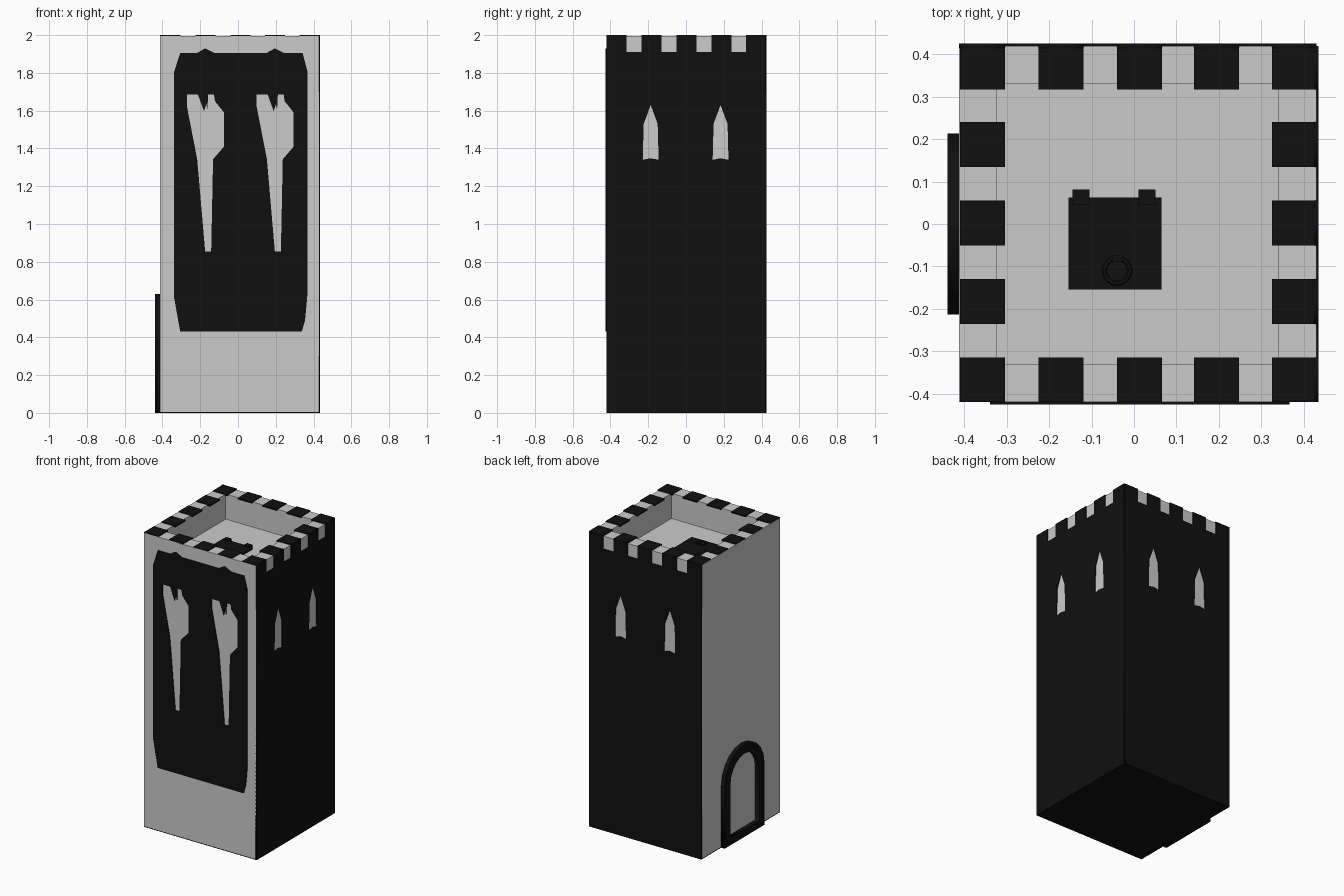
import bpy, bmesh, math
from mathutils import Matrix, Vector

if "Cube" in bpy.data.objects:
    bpy.data.objects.remove(bpy.data.objects["Cube"])

black = bpy.data.materials.new("black")
black.diffuse_color = (0.005, 0.005, 0.005, 1)
black.use_nodes = True
black.node_tree.nodes["Principled BSDF"].inputs["Base Color"].default_value = black.diffuse_color

X0, X1, Y = -0.413, 0.43, 0.42      # stone body limits
T = 0.005                           # thickness of the black cladding
AX = {"x": Vector((1, 0, 0)), "y": Vector((0, 1, 0)), "z": Vector((0, 0, 1))}


def box(name, lo, hi, mat=black):
    bm = bmesh.new()
    bmesh.ops.create_cube(bm, size=1)
    for v in bm.verts:
        v.co = Vector([lo[i] + (v.co[i] + 0.5) * (hi[i] - lo[i]) for i in range(3)])
    return finish(name, bm, mat)


def finish(name, bm, mat):
    me = bpy.data.meshes.new(name)
    bmesh.ops.recalc_face_normals(bm, faces=bm.faces)
    bm.to_mesh(me)
    bm.free()
    if mat:
        me.materials.append(mat)
    ob = bpy.data.objects.new(name, me)
    bpy.context.collection.objects.link(ob)
    return ob


def plate(name, outlines, half, u, origin):
    """Upright filled plate; the first outline is the rim, the rest are holes."""
    cu = bpy.data.curves.new(name, "CURVE")
    cu.dimensions, cu.fill_mode, cu.extrude = "2D", "BOTH", half
    for pts in outlines:
        sp = cu.splines.new("POLY")
        sp.points.add(len(pts) - 1)
        for p, (a, b) in zip(sp.points, pts):
            p.co = (a, b, 0, 1)
        sp.use_cyclic_u = True
    tmp = bpy.data.objects.new(name + "_curve", cu)
    bpy.context.collection.objects.link(tmp)
    bpy.context.view_layer.update()
    bm = bmesh.new()
    bm.from_mesh(tmp.to_mesh())
    tmp.to_mesh_clear()
    bpy.data.objects.remove(tmp)
    bmesh.ops.remove_doubles(bm, verts=bm.verts, dist=1e-5)
    n = AX[u].cross(AX["z"])
    m = Matrix((AX[u], AX["z"], n)).transposed().to_4x4()
    bm.transform(Matrix.Translation(origin) @ m)
    return finish(name, bm, black)


# Stone body with a sunken roof
bm = bmesh.new()
bmesh.ops.create_cube(bm, size=1)
for v in bm.verts:
    v.co = Vector((X0 if v.co.x < 0 else X1, Y * 2 * v.co.y, T if v.co.z < 0 else 2 - T))
top = max(bm.faces, key=lambda f: f.calc_center_median().z)
bm.normal_update()
bmesh.ops.inset_individual(bm, faces=[top], thickness=0.127)
ext = bmesh.ops.extrude_discrete_faces(bm, faces=[top])["faces"][0]
bmesh.ops.translate(bm, verts=ext.verts, vec=(0, 0, -0.17))
finish("tower_body", bm, None)
box("base_slab", (X0, -Y, 0), (X1, Y, T))

# Black battlement squares around the rim
cols = [-0.357, -0.172, 0.013, 0.195, 0.378]
rows = [-0.368, -0.183, 0.002, 0.187, 0.37]
W = 0.053
for i, cx in enumerate(cols):
    for j, cy in enumerate(rows):
        if i in (0, 4) or j in (0, 4):
            box("battlement", (max(cx - W, X0), max(cy - W, -Y), 2 - 2 * T),
                (min(cx + W, X1 - T), min(cy + W, Y - T), 2))


def wall_rim(lo, hi, centres):
    pts = [(lo, 0), (hi, 0), (hi, 2)]
    for a, b in reversed(list(zip(centres, centres[1:]))):
        pts += [(b - W, 2), (b - W, 1.91), (a + W, 1.91), (a + W, 2)]
    return pts + [(lo, 2)]


def window(c):
    return [(c - 0.042, 1.34), (c, 1.348), (c + 0.042, 1.34), (c + 0.037, 1.53),
            (c, 1.63), (c - 0.037, 1.53)]


# Black right and back walls with crenels and pointed windows
plate("right_wall", [wall_rim(-Y, Y, rows), window(-0.187), window(0.183)],
      T, "y", (X1, 0, 0))
plate("back_wall", [wall_rim(X0, X1, cols), window(-0.175), window(0.195)],
      T, "x", (0, Y, 0))

# Front banner with two torch-shaped openings
banner = [(-0.306, 0.43), (0.338, 0.43), (0.355, 0.49), (0.367, 0.62), (0.367, 1.81),
          (0.342, 1.905), (0.245, 1.905), (0.195, 1.93), (0.15, 1.905), (-0.125, 1.905),
          (-0.175, 1.93), (-0.216, 1.905), (-0.306, 1.905), (-0.34, 1.80), (-0.34, 0.62)]
torch = [(-0.27, 1.685), (-0.212, 1.685), (-0.18, 1.597), (-0.168, 1.635), (-0.162, 1.605),
         (-0.158, 1.685), (-0.127, 1.685), (-0.122, 1.65), (-0.074, 1.59), (-0.074, 1.41),
         (-0.132, 1.343), (-0.142, 0.855), (-0.174, 0.855), (-0.216, 1.343), (-0.27, 1.62)]
plate("front_banner", [banner, torch, [(a + 0.369, b) for a, b in torch]],
      T, "x", (0, -Y, 0))


# Arched door frame on the left wall
def arch(r, z0, spring, rise):
    arc = [(r * math.cos(math.pi * k / 10), spring + rise * math.sin(math.pi * k / 10))
           for k in range(11)]
    return [(-r, z0), (r, z0)] + arc


plate("door_frame", [arch(0.213, 0, 0.42, 0.21), arch(0.152, 0.05, 0.41, 0.155)],
      0.0135, "y", (X0 - 0.0135, 0, 0))

# Roof hatch with hinges and a ring handle
F = 2 - T - 0.17
box("hatch", (-0.155, -0.155, F - 0.005), (0.065, 0.063, F + 0.015))
for hx in (-0.125, 0.031):
    box("hatch_hinge", (hx - 0.02, 0.045, F - 0.005), (hx + 0.02, 0.081, F + 0.022))
bpy.ops.mesh.primitive_torus_add(location=(-0.04, -0.11, F + 0.018), major_radius=0.03,
                                 minor_radius=0.006, major_segments=16, minor_segments=6)
ring = bpy.context.object
ring.name = "hatch_ring"
ring.data.materials.append(black)
box("ring_clasp", (-0.052, -0.088, F + 0.01), (-0.028, -0.074, F + 0.028))
